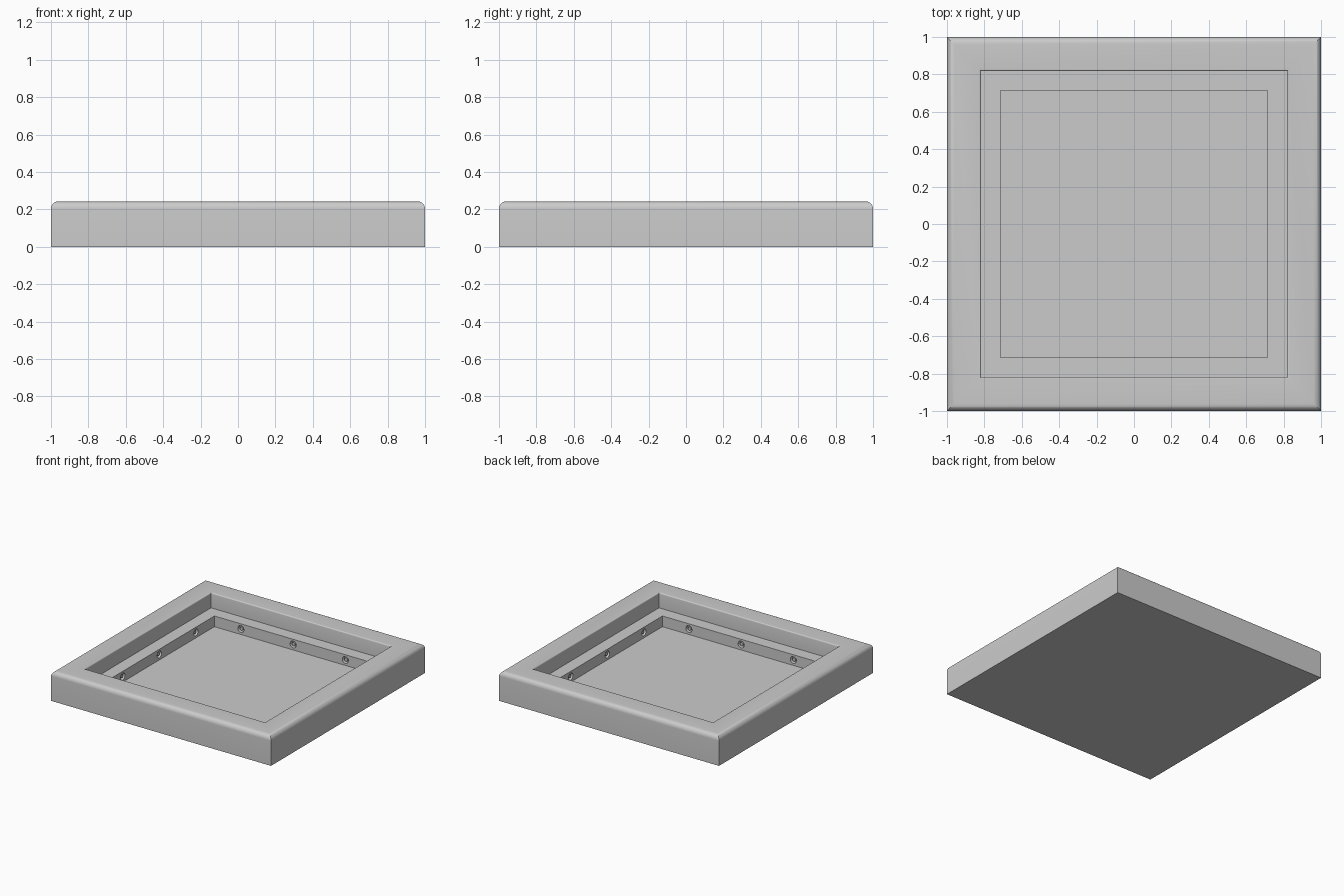
import bpy, bmesh, math
from mathutils import Matrix, Vector

if "Cube" in bpy.data.objects:
    bpy.data.objects.remove(bpy.data.objects["Cube"])


def make_object(name, bm):
    bmesh.ops.recalc_face_normals(bm, faces=bm.faces)
    mesh = bpy.data.meshes.new(name)
    bm.to_mesh(mesh)
    bm.free()
    ob = bpy.data.objects.new(name, mesh)
    bpy.context.collection.objects.link(ob)
    return ob


def square_loft(name, profile):
    """Stack square rings given as (half width, z) and cap both ends."""
    bm = bmesh.new()
    rings = [[bm.verts.new((sx * h, sy * h, z))
              for sx, sy in ((-1, -1), (1, -1), (1, 1), (-1, 1))]
             for h, z in profile]
    for a, b in zip(rings, rings[1:]):
        for i in range(4):
            j = (i + 1) % 4
            bm.faces.new((a[i], a[j], b[j], b[i]))
    bm.faces.new(rings[0])
    bm.faces.new(rings[-1])
    return make_object(name, bm)


def arc(cx, cz, r, a0, a1, n=8):
    steps = [math.radians(a0 + (a1 - a0) * i / n) for i in range(n + 1)]
    return [(cx + r * math.cos(a), cz + r * math.sin(a)) for a in steps]


def jets(name, radius, start, end):
    """Three cylinders per pocket wall, from start to end along the wall normal."""
    bm = bmesh.new()
    for k in range(4):
        turn = Matrix.Rotation(k * math.pi / 2, 4, 'Z')
        for s in (-0.475, 0, 0.475):
            place = Matrix.Translation(Vector(((start + end) / 2, s, 0.075)))
            bmesh.ops.create_cone(
                bm, cap_ends=True, segments=20, radius1=radius, radius2=radius,
                depth=end - start,
                matrix=turn @ place @ Matrix.Rotation(math.pi / 2, 4, 'Y'))
    return make_object(name, bm)


# Basin: outer wall, rounded rim, ledge and sunken floor
profile = ([(1.0, 0.0)]
           + arc(0.96, 0.203, 0.04, 0, 90)
           + arc(0.828, 0.233, 0.01, 90, 180, 4)
           + [(0.818, 0.118), (0.715, 0.118), (0.715, 0.03)])
basin = square_loft("basin", profile)

# Round recesses for the jets
cutter = jets("jet_cutter", 0.028, 0.69, 0.745)
cutter.hide_render = True
cutter.hide_viewport = True
cut = basin.modifiers.new("jet_recesses", 'BOOLEAN')
cut.operation = 'DIFFERENCE'
cut.solver = 'EXACT'
cut.object = cutter

# Small nozzles set inside the recesses
nozzles = jets("jet_nozzles", 0.014, 0.722, 0.75)

# Smooth the rounded parts, keep the corners crisp
bpy.ops.object.select_all(action='DESELECT')
for ob in (basin, nozzles):
    ob.select_set(True)
bpy.context.view_layer.objects.active = basin
bpy.ops.object.shade_smooth_by_angle(angle=math.radians(30))
